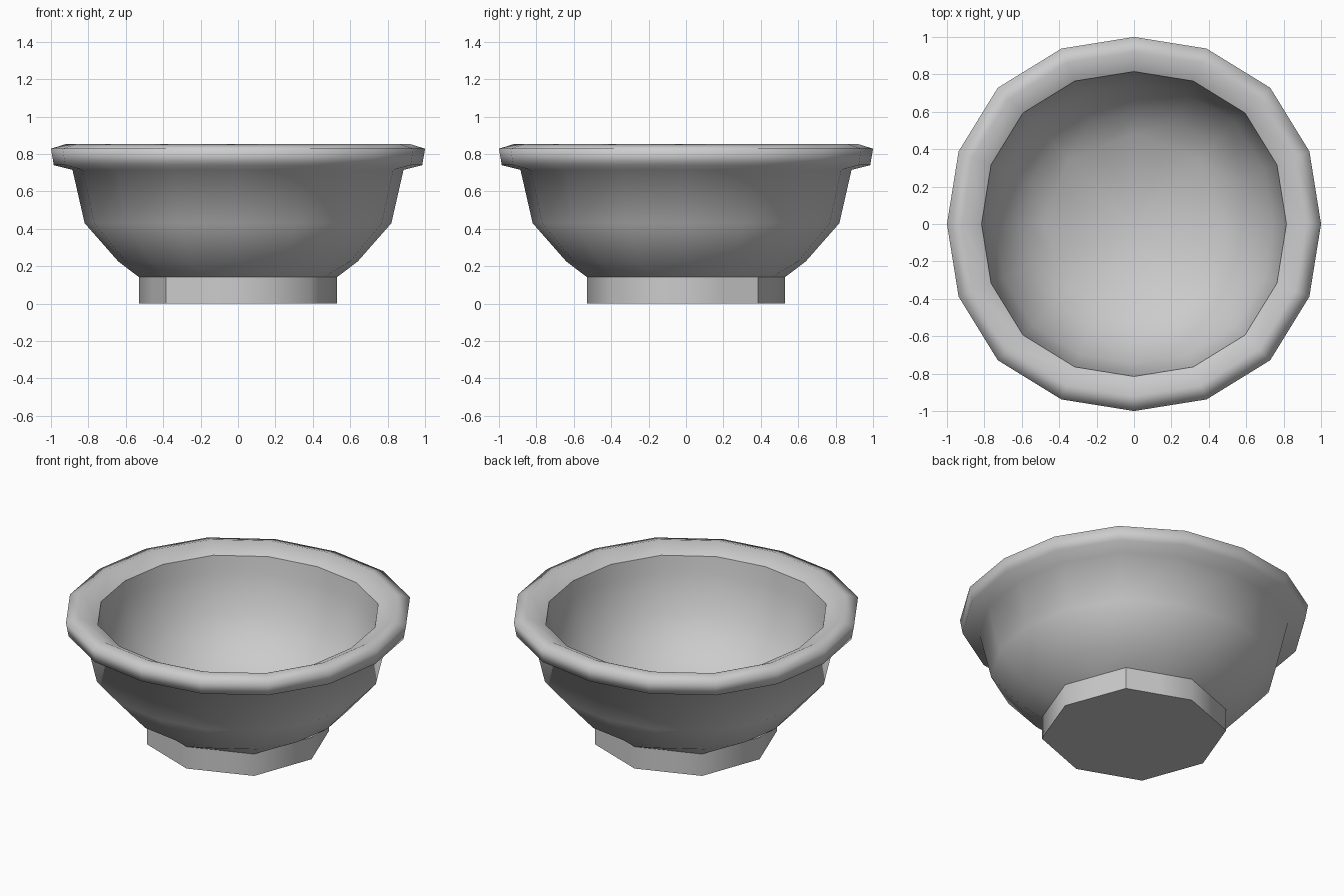
import bpy, bmesh, math

if "Cube" in bpy.data.objects:
    bpy.data.objects.remove(bpy.data.objects["Cube"])

SIDES = 16

# (radius, height, eight-sided ring?, hard edge?)
PROFILE = [
    # foot
    (0.53, 0.0, True, True), (0.53, 0.142, True, True),
    # outer wall
    (0.64, 0.225, False, False), (0.82, 0.43, False, False), (0.885, 0.715, False, False),
    # rolled rim
    (0.985, 0.74, False, False), (1.0, 0.828, False, False),
    (0.92, 0.853, False, False), (0.815, 0.80, False, True),
    # inner wall and rounded floor
    (0.80, 0.70, False, False), (0.745, 0.455, False, False),
    (0.585, 0.275, False, False), (0.48, 0.20, True, False),
]
FLOOR = 0.05


def ring_point(bm, r, z, octagon, i):
    a = 2 * math.pi * i / SIDES
    k = 1 + 0.03 * math.sin(2 * a) ** 2     # slightly squared circle
    if octagon and i % 2:                   # odd points sit on the octagon's edges
        k = 0.9376
    return bm.verts.new((r * k * math.cos(a), r * k * math.sin(a), z))


bm = bmesh.new()
rings = [[ring_point(bm, r, z, o, i) for i in range(SIDES)] for r, z, o, _ in PROFILE]
for low, high in zip(rings, rings[1:]):
    for i in range(SIDES):
        j = (i + 1) % SIDES
        bm.faces.new((low[i], low[j], high[j], high[i]))
bm.faces.new(rings[0][::-1])                # underside of the foot

# Inner floor fan
centre = bm.verts.new((0, 0, FLOOR))
for i in range(SIDES):
    bm.faces.new((rings[-1][i], rings[-1][(i + 1) % SIDES], centre))
bmesh.ops.recalc_face_normals(bm, faces=bm.faces)

# Smooth shading, with hard edges round the foot and the inner lip
for f in bm.faces:
    f.smooth = True
for ring, (_, _, _, hard) in zip(rings, PROFILE):
    if hard:
        for i in range(SIDES):
            bm.edges.get((ring[i], ring[(i + 1) % SIDES])).smooth = False
for i in (2, 10):
    bm.edges.get((rings[0][i], rings[1][i])).smooth = False

mesh = bpy.data.meshes.new("bowl")
bm.to_mesh(mesh)
bm.free()
bpy.context.collection.objects.link(bpy.data.objects.new("bowl", mesh))
